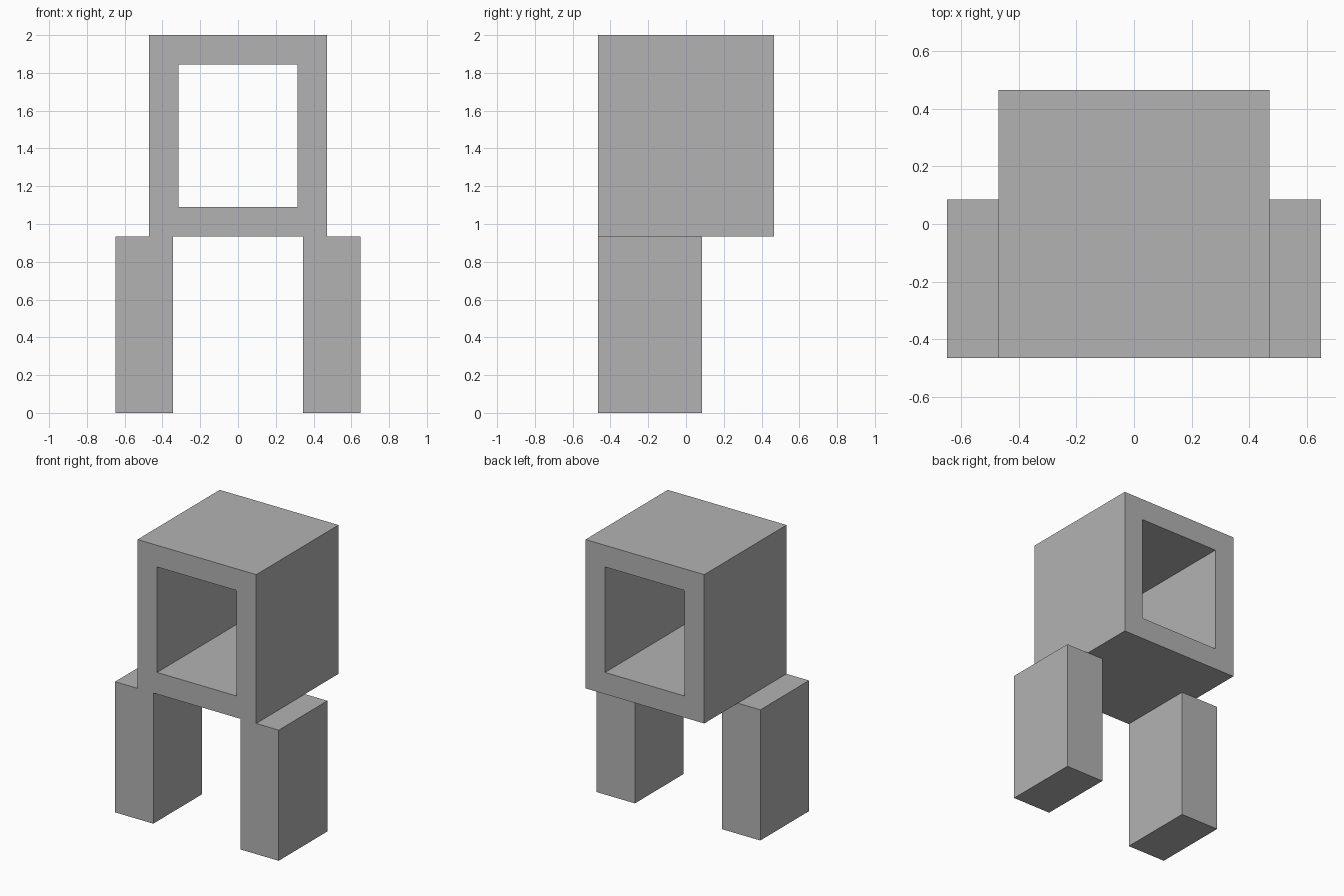
import bpy
import bmesh

cube = bpy.data.objects.get("Cube")
if cube:
    bpy.data.objects.remove(cube, do_unlink=True)

# Single flat grey
grey = bpy.data.materials.new("plain grey")
grey.use_nodes = True
colour = (0.45, 0.45, 0.45, 1)
grey.diffuse_color = colour
grey.node_tree.nodes["Principled BSDF"].inputs["Base Color"].default_value = colour

FRONT, BACK, LEG_BACK = -0.465, 0.465, 0.085
LEG_TOP, TOP = 0.935, 2.0


def add_object(name, bm):
    bmesh.ops.recalc_face_normals(bm, faces=bm.faces)
    mesh = bpy.data.meshes.new(name)
    bm.to_mesh(mesh)
    bm.free()
    mesh.materials.append(grey)
    obj = bpy.data.objects.new(name, mesh)
    bpy.context.collection.objects.link(obj)
    return obj


def rectangle(bm, x0, x1, z0, z1, y):
    corners = ((x0, z0), (x1, z0), (x1, z1), (x0, z1))
    return [bm.verts.new((x, y, z)) for x, z in corners]


def extrude_back(bm, faces, depth):
    result = bmesh.ops.extrude_face_region(bm, geom=faces, use_keep_orig=True)
    moved = [v for v in result["geom"] if isinstance(v, bmesh.types.BMVert)]
    bmesh.ops.translate(bm, verts=moved, vec=(0, depth, 0))


# Hollow box body, open from front to back
bm = bmesh.new()
outer = rectangle(bm, -0.47, 0.47, LEG_TOP, TOP, FRONT)
inner = rectangle(bm, -0.315, 0.315, 1.09, 1.845, FRONT)
frame = []
for i in range(4):
    j = (i + 1) % 4
    frame.append(bm.faces.new((outer[i], outer[j], inner[j], inner[i])))
extrude_back(bm, frame, BACK - FRONT)
add_object("hollow_body", bm)

# Pair of solid legs, flush with the front of the body
for name, side in (("left_leg", 1), ("right_leg", -1)):
    bm = bmesh.new()
    face = bm.faces.new(rectangle(bm, side * 0.345, side * 0.648, 0, LEG_TOP, FRONT))
    extrude_back(bm, [face], LEG_BACK - FRONT)
    add_object(name, bm)
